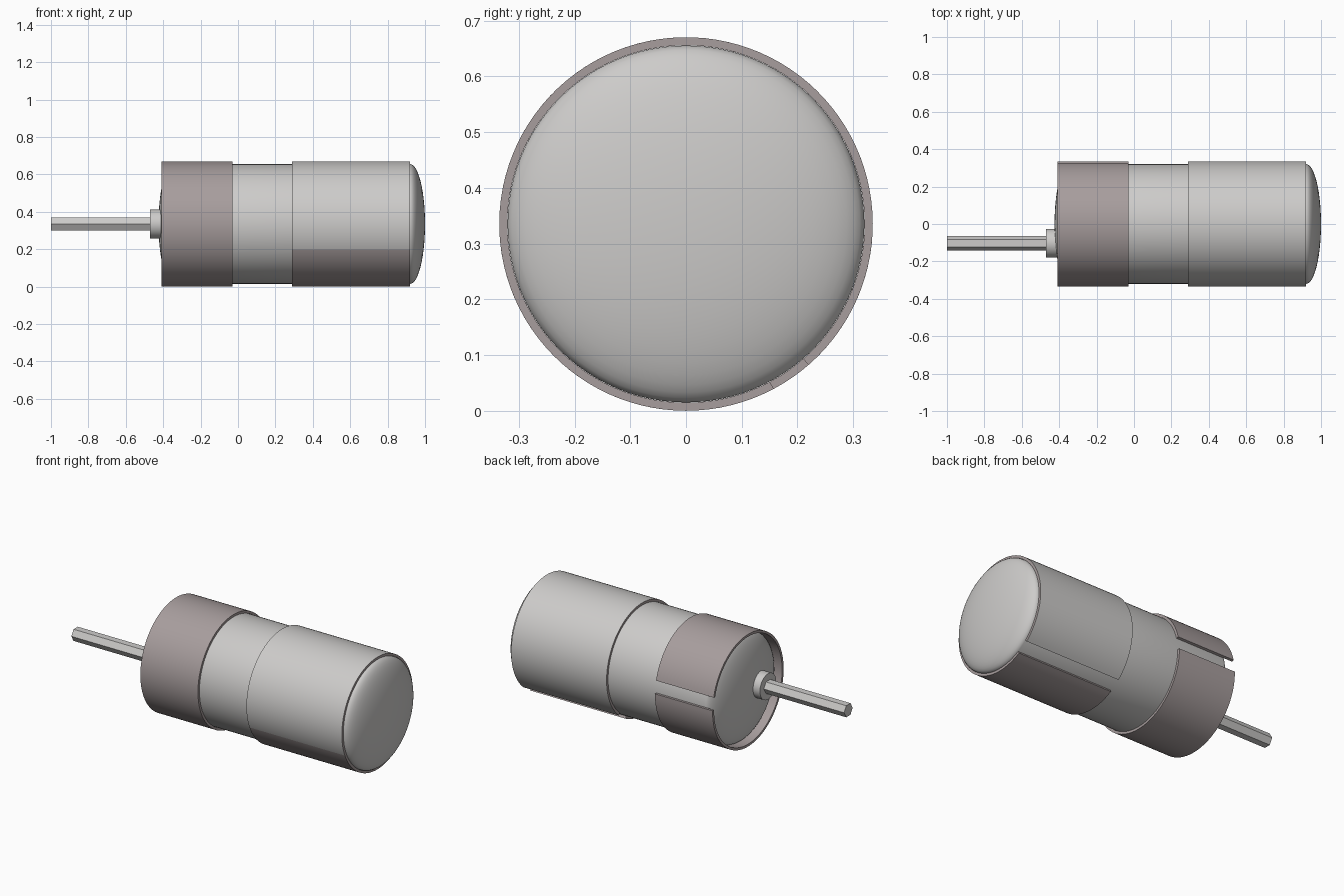
import bpy, bmesh, math

if "Cube" in bpy.data.objects:
    bpy.data.objects.remove(bpy.data.objects["Cube"])

CZ = 0.335  # height of the main axis


def material(name, rgb):
    m = bpy.data.materials.new(name)
    m.diffuse_color = (*rgb, 1)
    m.use_nodes = True
    m.node_tree.nodes["Principled BSDF"].inputs["Base Color"].default_value = m.diffuse_color
    return m


GREY = material("light_grey_metal", (0.61, 0.60, 0.59))
BROWN = material("warm_brown_grey", (0.39, 0.34, 0.34))


def finish(name, bm, mats, angle=35):
    bmesh.ops.recalc_face_normals(bm, faces=bm.faces)
    me = bpy.data.meshes.new(name)
    bm.to_mesh(me)
    bm.free()
    for m in mats:
        me.materials.append(m)
    ob = bpy.data.objects.new(name, me)
    bpy.context.collection.objects.link(ob)
    bpy.ops.object.select_all(action='DESELECT')
    ob.select_set(True)
    bpy.context.view_layer.objects.active = ob
    bpy.ops.object.shade_smooth_by_angle(angle=math.radians(angle))
    return ob


def lathe(name, profile, segs, mat, y=0.0, angle=35):
    """Revolve (x, radius) points about a line along x; radius 0 closes an end."""
    bm = bmesh.new()
    rings = []
    for x, r in profile:
        n = segs if r > 0 else 1
        rings.append([bm.verts.new((x, y + r * math.cos(2 * math.pi * i / segs),
                                    CZ + r * math.sin(2 * math.pi * i / segs)))
                      for i in range(n)])
    for a, b in zip(rings, rings[1:]):
        for i in range(segs):
            j = (i + 1) % segs
            if len(a) == 1:
                bm.faces.new((a[0], b[i], b[j]))
            elif len(b) == 1:
                bm.faces.new((a[i], b[0], a[j]))
            else:
                bm.faces.new((a[i], b[i], b[j], a[j]))
    return finish(name, bm, [mat], angle)


def sleeve(name, x0, x1, r0, r1, spans):
    """Open split sleeve; spans = (start, end, outer material index) in degrees."""
    bm = bmesh.new()
    angles, idx = [spans[0][0]], []
    for a0, a1, k in spans:
        n = max(2, round((a1 - a0) / 3.5))
        for i in range(n):
            angles.append(a0 + (a1 - a0) * (i + 1) / n)
            idx.append(k)
    cols = []
    for a in angles:
        c, s = math.cos(math.radians(a)), math.sin(math.radians(a))
        cols.append([bm.verts.new((x, r * c, CZ + r * s))
                     for x, r in ((x0, r1), (x1, r1), (x1, r0), (x0, r0))])
    for a, b, k in zip(cols, cols[1:], idx):
        for i in range(4):
            j = (i + 1) % 4
            f = bm.faces.new((a[i], a[j], b[j], b[i]))
            f.material_index = k if i == 0 else 0  # only the outside is tinted
    for c in (cols[0], cols[-1]):
        bm.faces.new(c)
    return finish(name, bm, [BROWN, GREY])


# Cylindrical can with shallow elliptical domes at both ends
R, DOME, N = 0.32, 0.08, 14
arc = [(math.sin(math.pi / 2 * i / N), math.cos(math.pi / 2 * i / N)) for i in range(N)]
left = [(-0.425, 0)] + [(-0.345 - DOME * s, R * c) for s, c in reversed(arc)]
right = [(0.92 + DOME * s, R * c) for s, c in arc] + [(1.0, 0)]
lathe("can_body", left + right, 96, GREY)

# Split sleeves around both ends of the can
sleeve("shaft_end_sleeve", -0.41, -0.03, 0.3205, 0.335, [(14, 361, 0)])
sleeve("rear_sleeve", 0.29, 0.92, 0.3205, 0.335, [(-49, 204, 1), (204, 298, 0)])

# Off-centre bearing collar and hexagonal shaft
lathe("bearing_collar", [(-0.47, 0), (-0.47, 0.077), (-0.38, 0.077), (-0.38, 0)],
      48, GREY, y=-0.103)
lathe("hex_shaft", [(-1.0, 0), (-1.0, 0.04), (-0.46, 0.04), (-0.46, 0)],
      6, GREY, y=-0.103)
